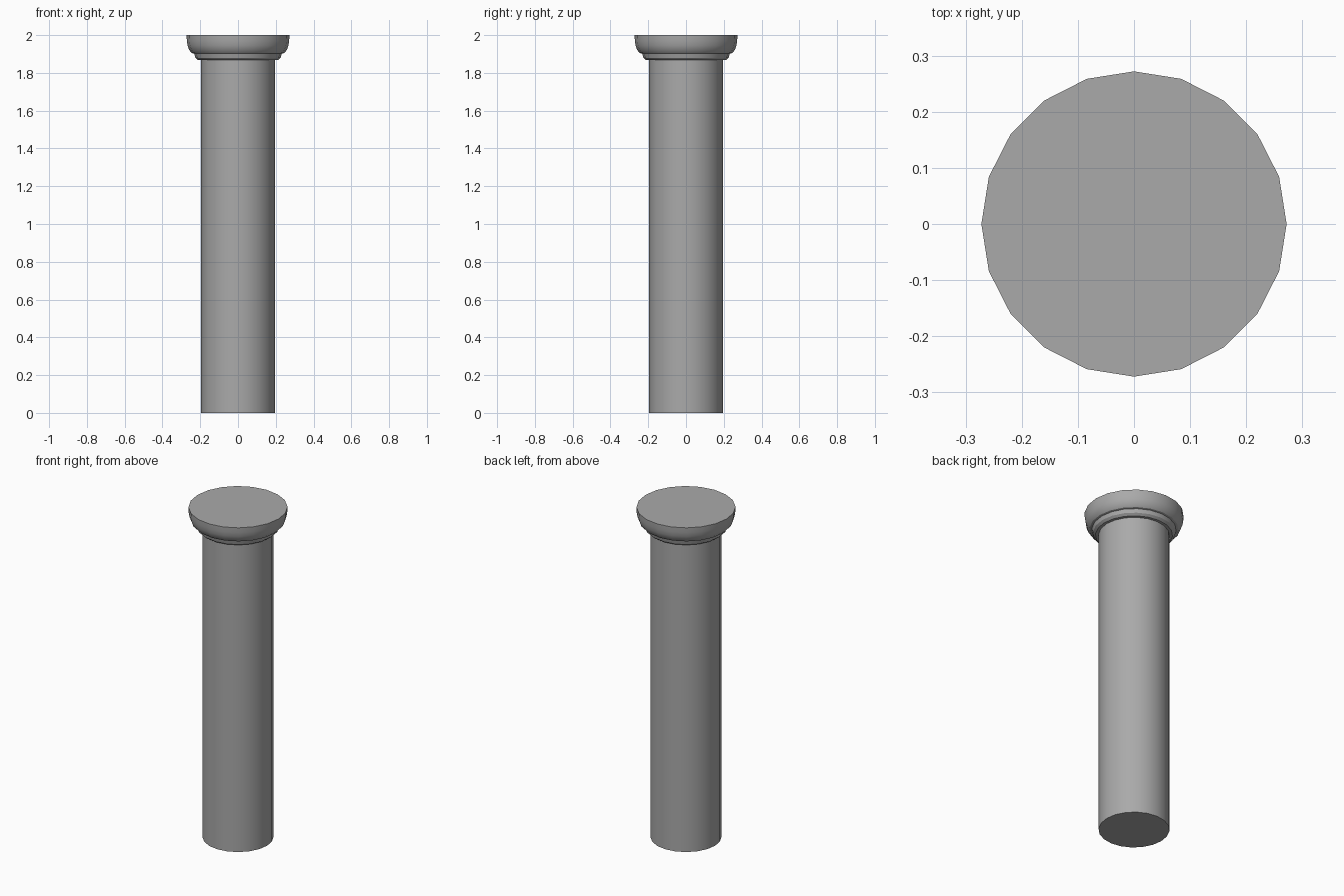
import bpy
import math

SIDES = 20

cube = bpy.data.objects.get("Cube")
if cube:
    bpy.data.objects.remove(cube, do_unlink=True)

# Plain stone colour
stone = bpy.data.materials.new("grey_stone")
stone.use_nodes = True
colour = (0.4, 0.4, 0.4, 1)
stone.diffuse_color = colour
stone.node_tree.nodes["Principled BSDF"].inputs["Base Color"].default_value = colour


def lathe(name, profile):
    """Turn a (radius, height) profile around z, closing both ends."""
    verts, faces = [], []
    for radius, z in profile:
        for i in range(SIDES):
            a = math.tau * i / SIDES
            verts.append((radius * math.cos(a), radius * math.sin(a), z))
    for ring in range(len(profile) - 1):
        low, high = ring * SIDES, (ring + 1) * SIDES
        for i in range(SIDES):
            j = (i + 1) % SIDES
            faces.append((low + i, low + j, high + j, high + i))
    faces.append(tuple(reversed(range(SIDES))))
    faces.append(tuple(range(len(verts) - SIDES, len(verts))))

    mesh = bpy.data.meshes.new(name)
    mesh.from_pydata(verts, [], faces)
    mesh.materials.append(stone)
    obj = bpy.data.objects.new(name, mesh)
    bpy.context.collection.objects.link(obj)
    bpy.ops.object.select_all(action='DESELECT')
    obj.select_set(True)
    bpy.context.view_layer.objects.active = obj
    bpy.ops.object.shade_smooth_by_angle(angle=math.radians(30))
    return obj


# Straight column shaft
lathe("shaft", [(0.195, 0), (0.195, 1.88)])

# Flared capital: small collar, stepped lip, rounded bowl, flat top
lathe("capital", [
    (0.19, 1.868), (0.212, 1.868), (0.226, 1.88), (0.232, 1.902),
    (0.244, 1.905), (0.258, 1.92), (0.267, 1.945), (0.271, 1.97), (0.272, 2),
])
